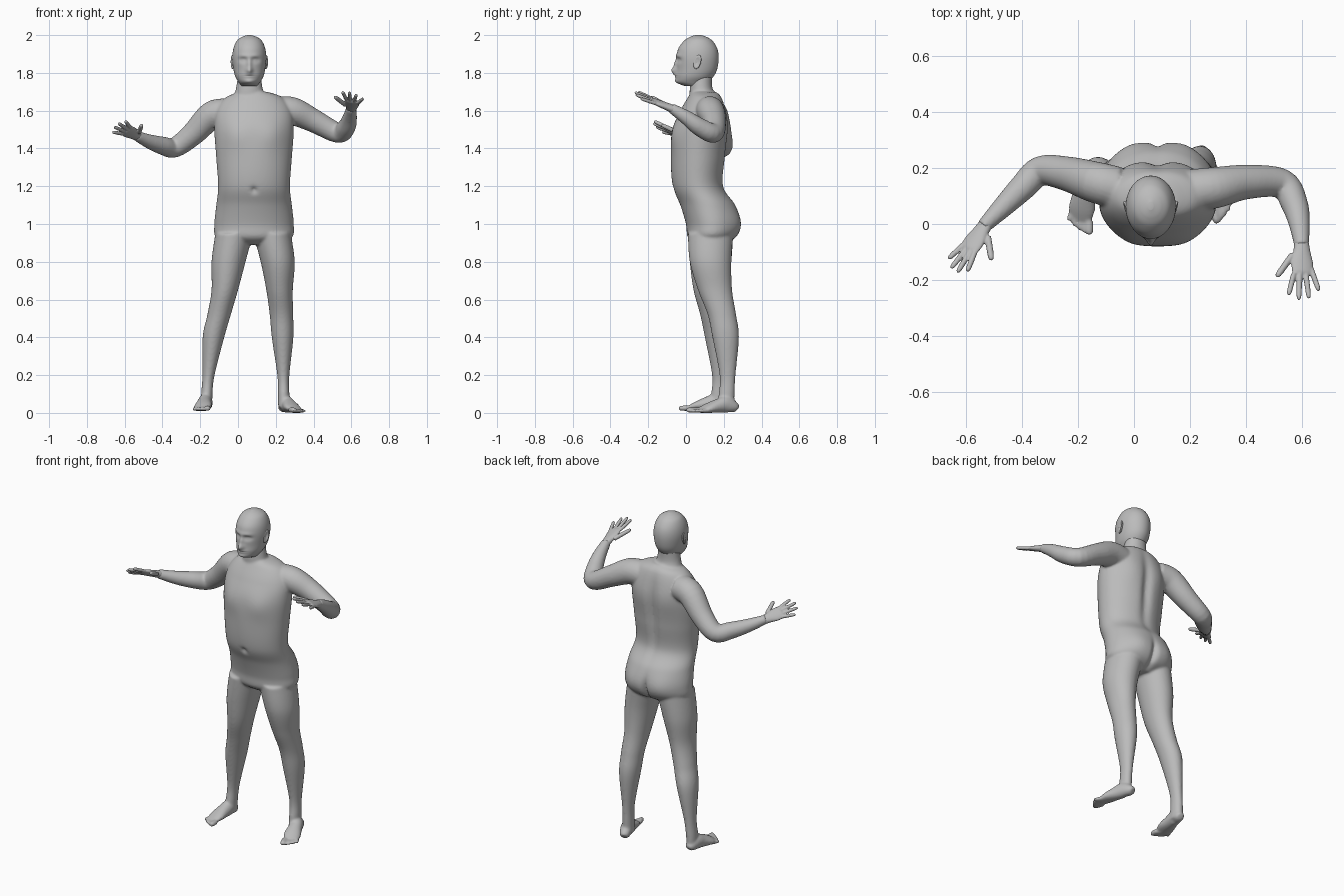
import bpy, bmesh, math
from mathutils import Vector

cube = bpy.data.objects.get("Cube")
if cube:
    bpy.data.objects.remove(cube)

GREY = (0.5, 0.5, 0.5, 1)
clay = bpy.data.materials.new("clay grey")
clay.use_nodes = True
clay.diffuse_color = GREY
clay.node_tree.nodes["Principled BSDF"].inputs["Base Color"].default_value = GREY

MIDDLE = 0.085      # the torso stands beside the centre line
HEAD_X = 0.06


def spline(rows, steps):
    """Smooth curve through rows of numbers."""
    rows = [Vector(row) for row in rows]
    padded = [rows[0]] + rows + [rows[-1]]
    curve = []
    for before, start, end, after in zip(padded, padded[1:], padded[2:], padded[3:]):
        leave, arrive = (end - before) / 2, (after - start) / 2
        for i in range(steps):
            t = i / steps
            ease = t * t * (3 - 2 * t)
            curve.append(start.lerp(end, ease) + leave * (t * (1 - t) ** 2)
                         - arrive * (t * t * (1 - t)))
    return curve + [rows[-1]]


def ellipse(centre, wide, deep, count):
    """Ring of points around a centre, spanned by two radius vectors."""
    angles = [math.tau * i / count for i in range(count)]
    return [centre + wide * math.cos(a) + deep * math.sin(a) for a in angles]


def skin(bm, rings):
    """Close a row of rings into a solid and return its vertices."""
    loops = [[bm.verts.new(point) for point in ring] for ring in rings]
    for low, high in zip(loops, loops[1:]):
        for i in range(len(low)):
            bm.faces.new((low[i - 1], low[i], high[i], high[i - 1]))
    bm.faces.new(loops[0])
    bm.faces.new(loops[-1])
    return [vert for loop in loops for vert in loop]


def column(bm, rows, count=64, steps=8):
    """Upright loft from rows of height, middle x, half width, front, back."""
    return skin(bm, [ellipse(Vector((x, (front + back) / 2, z)), Vector((width, 0, 0)),
                             Vector((0, (back - front) / 2, 0)), count)
                     for z, x, width, front, back in spline(rows, steps)])


def tube(bm, rows, across, count=24, steps=5):
    """Loft along a path from rows of x, y, z, wide radius, thin radius."""
    path = spline(rows, steps)
    rings = []
    for i, row in enumerate(path):
        ahead, behind = path[min(i + 1, len(path) - 1)], path[max(i - 1, 0)]
        along = Vector((ahead - behind)[:3]).normalized()
        wide = Vector(across)
        wide = (wide - along * wide.dot(along)).normalized()
        rings.append(ellipse(Vector(row[:3]), wide * row[3], along.cross(wide) * row[4], count))
    return skin(bm, rings)


def digit(bm, base, tip, radius):
    """Finger or toe with a rounded end."""
    ends = ((0, 1), (0.5, 1), (0.85, 0.9), (0.96, 0.6), (1, 0.2))
    tube(bm, [(*base.lerp(tip, t), radius * k, radius * k) for t, k in ends], (0.3, 0.2, 1), 12, 3)


def bump(verts, centre, size, push):
    """Soft push of the surface around a point."""
    for vert in verts:
        reach = sum(((a - b) / s) ** 2 for a, b, s in zip(vert.co, centre, size))
        vert.co.y += push * math.exp(-reach / 2)


def finish(name, bm, voxel=0, smoothing=0):
    """Turn the mesh into an object, blending overlapping parts if asked."""
    bmesh.ops.recalc_face_normals(bm, faces=bm.faces)
    for face in bm.faces:
        face.smooth = True
    mesh = bpy.data.meshes.new(name)
    bm.to_mesh(mesh)
    bm.free()
    mesh.materials.append(clay)
    part = bpy.data.objects.new(name, mesh)
    bpy.context.collection.objects.link(part)
    if voxel:
        blend = part.modifiers.new("blend", "REMESH")
        blend.mode, blend.voxel_size, blend.use_smooth_shade = "VOXEL", voxel, True
        soften = part.modifiers.new("soften", "SMOOTH")
        soften.factor, soften.iterations = 0.5, smoothing


# Torso: height, half width, front, back
bm = bmesh.new()
torso = column(bm, [(z, MIDDLE, width, front, back) for z, width, front, back in (
    (1.7, 0.07, 0.03, 0.16), (1.67, 0.15, 0.01, 0.19), (1.6, 0.2, -0.03, 0.21),
    (1.5, 0.21, -0.07, 0.22), (1.35, 0.2, -0.08, 0.21), (1.2, 0.19, -0.07, 0.2),
    (1.1, 0.2, -0.03, 0.26), (1, 0.21, 0, 0.28), (0.93, 0.2, 0.01, 0.26), (0.89, 0.1, 0.06, 0.2))], 80)
for side in (-1, 1):
    x = MIDDLE + side * 0.1
    bump(torso, (x, -0.07, 1.47), (0.05, 0.06, 0.05), -0.01)        # chest
    bump(torso, (x, 0.22, 1.53), (0.05, 0.06, 0.07), 0.01)          # shoulder blade
    bump(torso, (x, 0.28, 1), (0.06, 0.08, 0.06), 0.02)             # seat
bump(torso, (MIDDLE, 0.28, 0.96), (0.01, 0.08, 0.05), -0.03)        # seat cleft
bump(torso, (MIDDLE, 0.22, 1.4), (0.02, 0.06, 0.15), -0.02)         # spine
bump(torso, (MIDDLE, -0.07, 1.18), (0.01, 0.05, 0.01), 0.02)        # navel

# Neck
column(bm, [(1.8, HEAD_X, 0.06, 0.03, 0.14), (1.72, HEAD_X, 0.07, 0.02, 0.14),
            (1.66, HEAD_X, 0.09, 0.02, 0.17)])

# Legs: height, half width, half depth, right x, left x, y; the left shin stands further back
right_leg, left_leg = [], []
for z, width, depth, right_x, left_x, y in (
        (0.95, 0.1, 0.12, -0.02, 0.18, 0.13), (0.8, 0.09, 0.11, -0.05, 0.21, 0.13),
        (0.65, 0.07, 0.09, -0.07, 0.22, 0.13), (0.52, 0.062, 0.075, -0.1, 0.23, 0.15),
        (0.4, 0.057, 0.07, -0.13, 0.236, 0.17), (0.2, 0.032, 0.042, -0.156, 0.24, 0.18),
        (0.1, 0.03, 0.042, -0.165, 0.242, 0.175), (0.03, 0.03, 0.045, -0.165, 0.242, 0.17)):
    back_step = 0.04 * min(1, max(0, (0.8 - z) * 4))
    right_leg.append((z, right_x, width, y - depth, y + depth))
    left_leg.append((z, left_x, width, y + back_step - depth, y + back_step + depth))
column(bm, right_leg)
column(bm, left_leg)

# Feet: heel, ball, big toe, little toe, floor height
for *marks, floor in (
        ((-0.165, 0.21), (-0.19, 0.03), (-0.16, -0.04), (-0.235, 0.01), 0.01),
        ((0.235, 0.27), (0.3, 0.09), (0.3, 0), (0.355, 0.07), 0)):
    heel, ball, big, little = (Vector((*mark, floor)) for mark in marks)
    across = (little - big).normalized()
    rows = []
    for t, width, height in ((0, 0.02, 0.04), (0.08, 0.03, 0.06), (0.3, 0.036, 0.09),
                             (0.55, 0.04, 0.075), (0.85, 0.048, 0.05), (1.08, 0.04, 0.025)):
        rows.append((*heel.lerp(ball, t).xy, floor + height / 2, width, height / 2))
    tube(bm, rows, across)
    for i in range(5):
        radius = 0.011 if i else 0.015
        up = Vector((0, 0, radius))
        tip = big.lerp(little, i / 4) + up
        tip.y -= 0.008 * math.sin(i * math.pi / 4)
        digit(bm, ball + across * (i - 2) * 0.018 + up, tip, radius)

# Arms from inside the shoulder to the wrist
arm_radii = (0.075, 0.074, 0.062, 0.053, 0.048, 0.038, 0.026)
for path in (
        ((-0.06, 0.13, 1.59), (-0.14, 0.15, 1.575), (-0.24, 0.18, 1.475), (-0.335, 0.19, 1.405),
         (-0.4, 0.13, 1.415), (-0.47, 0.06, 1.437), (-0.54, -0.01, 1.468)),
        ((0.2, 0.12, 1.6), (0.29, 0.13, 1.597), (0.4, 0.15, 1.547), (0.53, 0.145, 1.482),
         (0.575, 0.07, 1.515), (0.592, 0, 1.565), (0.6, -0.08, 1.615))):
    tube(bm, [(*point, radius, radius) for point, radius in zip(path, arm_radii)], (0.2, 0.2, 1))
finish("body", bm, 0.007, 6)

# Hands: wrist, then the tips of thumb, index and little finger
for name, *marks in (
        ("right_hand", (-0.53, 0, 1.463), (-0.51, -0.13, 1.525), (-0.597, -0.17, 1.545),
         (-0.665, -0.125, 1.487)),
        ("left_hand", (0.6, -0.065, 1.607), (0.51, -0.19, 1.675), (0.553, -0.255, 1.7),
         (0.662, -0.24, 1.664))):
    bm = bmesh.new()
    wrist, thumb, index, little = (Vector(mark) for mark in marks)
    first, last = wrist.lerp(index, 0.6), wrist.lerp(little, 0.56)
    palm = first.lerp(last, 0.5)
    forward = (palm - wrist).normalized()
    tube(bm, [(*wrist.lerp(palm, t), width, depth) for t, width, depth in (
        (0, 0.026, 0.022), (0.35, 0.032, 0.019), (0.7, 0.04, 0.016), (1, 0.039, 0.013),
        (1.1, 0.034, 0.008))], last - first)
    digit(bm, wrist.lerp(thumb, 0.35), thumb, 0.012)
    for i in range(4):
        reach = forward * 0.028 * math.sin(i * math.pi / 3)
        digit(bm, first.lerp(last, i / 3), index.lerp(little, i / 3) + reach, 0.01)
    finish(name, bm, 0.004, 2)

# Head: height, half width, front, back
bm = bmesh.new()
head = column(bm, [(z, HEAD_X, width, front, back) for z, width, front, back in (
    (2, 0.01, 0.05, 0.08), (1.99, 0.04, 0.02, 0.11), (1.97, 0.066, -0.01, 0.14),
    (1.93, 0.084, -0.04, 0.165), (1.88, 0.09, -0.05, 0.173), (1.82, 0.084, -0.05, 0.165),
    (1.78, 0.074, -0.053, 0.145), (1.75, 0.056, -0.046, 0.115), (1.73, 0.04, -0.005, 0.1))], 96, 11)

# Face: offset from the middle, height, width, tallness, push
for x, z, width, tall, push in (
        (0, 1.812, 0.012, 0.013, -0.024),       # nose tip
        (0, 1.845, 0.009, 0.022, -0.012),       # nose bridge
        (0, 1.787, 0.02, 0.009, -0.007),        # lips
        (0, 1.784, 0.018, 0.003, 0.005),        # mouth line
        (0, 1.752, 0.02, 0.011, -0.008),        # chin
        (0.033, 1.868, 0.016, 0.01, 0.012),     # eye socket
        (0.033, 1.866, 0.008, 0.006, -0.005),   # eyelid
        (0.032, 1.89, 0.022, 0.009, -0.005)):   # brow
    for side in ((-1, 1) if x else (1,)):
        bump(head, (HEAD_X + side * x, -0.05, z), (width, 0.04, tall), push)
finish("head", bm)

# Ears: flattened balls with a hollow on the outside
for name, side in (("right_ear", -1), ("left_ear", 1)):
    bm = bmesh.new()
    ball = bmesh.ops.create_uvsphere(bm, u_segments=32, v_segments=20, radius=1)["verts"]
    for vert in ball:
        x, y, z = vert.co
        hollow = max(0, x * side) ** 4 * 0.012
        vert.co = (HEAD_X + side * (0.088 + y * 0.006 - hollow) + x * 0.012,
                   0.06 + y * 0.02 + z * 0.007, 1.858 + z * 0.037)
    finish(name, bm)
